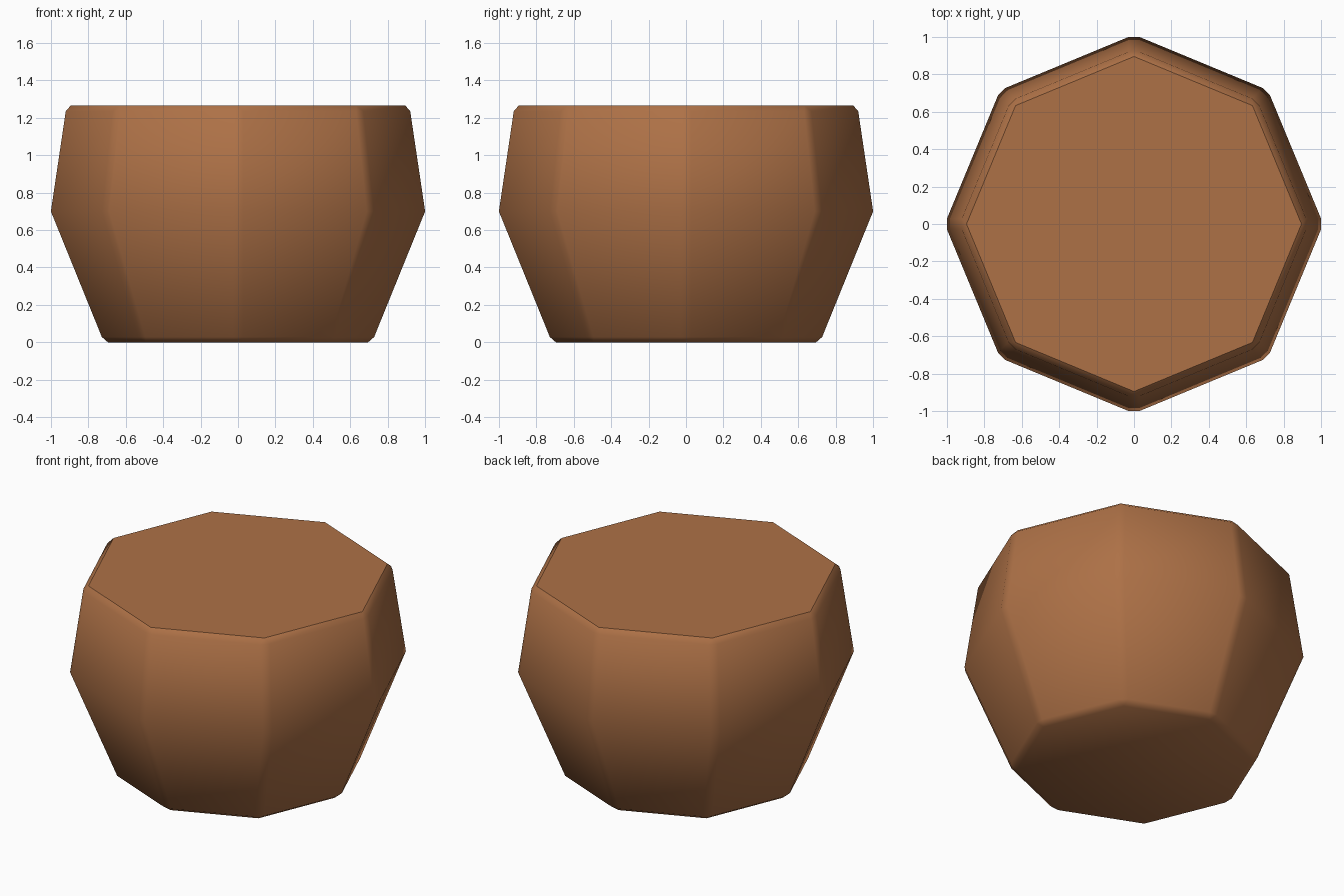
import bpy, bmesh, math

if "Cube" in bpy.data.objects:
    bpy.data.objects.remove(bpy.data.objects["Cube"])

SIDES = 8
# (radius, height) rings of the octagonal body, before bevelling
PROFILE = [(0.728, 0.0), (1.012, 0.70), (0.928, 1.265)]

# Single brown colour
brown = bpy.data.materials.new("warm_brown")
brown.diffuse_color = (0.42, 0.165, 0.062, 1.0)
brown.use_nodes = True
brown.node_tree.nodes["Principled BSDF"].inputs["Base Color"].default_value = brown.diffuse_color

# Faceted tub body: stacked octagon rings, capped at both ends
bm = bmesh.new()
rings = []
for r, z in PROFILE:
    rings.append([bm.verts.new((r * math.cos(math.tau * i / SIDES),
                                r * math.sin(math.tau * i / SIDES), z))
                  for i in range(SIDES)])
for low, high in zip(rings, rings[1:]):
    for i in range(SIDES):
        j = (i + 1) % SIDES
        bm.faces.new((low[i], low[j], high[j], high[i]))
bm.faces.new(rings[0][::-1])
bm.faces.new(rings[-1])

mesh = bpy.data.meshes.new("tub_body")
bm.to_mesh(mesh)
bm.free()
body = bpy.data.objects.new("tub_body", mesh)
bpy.context.collection.objects.link(body)
mesh.materials.append(brown)

# Narrow chamfer on rims and upright corners; the shallow waist stays sharp-cut
bevel = body.modifiers.new("chamfer", 'BEVEL')
bevel.width = 0.03
bevel.segments = 1
bevel.limit_method = 'ANGLE'
bevel.angle_limit = math.radians(30)

# Apply the chamfer, then smooth everything except the top rim
bpy.context.view_layer.objects.active = body
body.select_set(True)
bpy.ops.object.modifier_apply(modifier=bevel.name)
bpy.ops.object.shade_smooth_by_angle(angle=math.radians(40))
